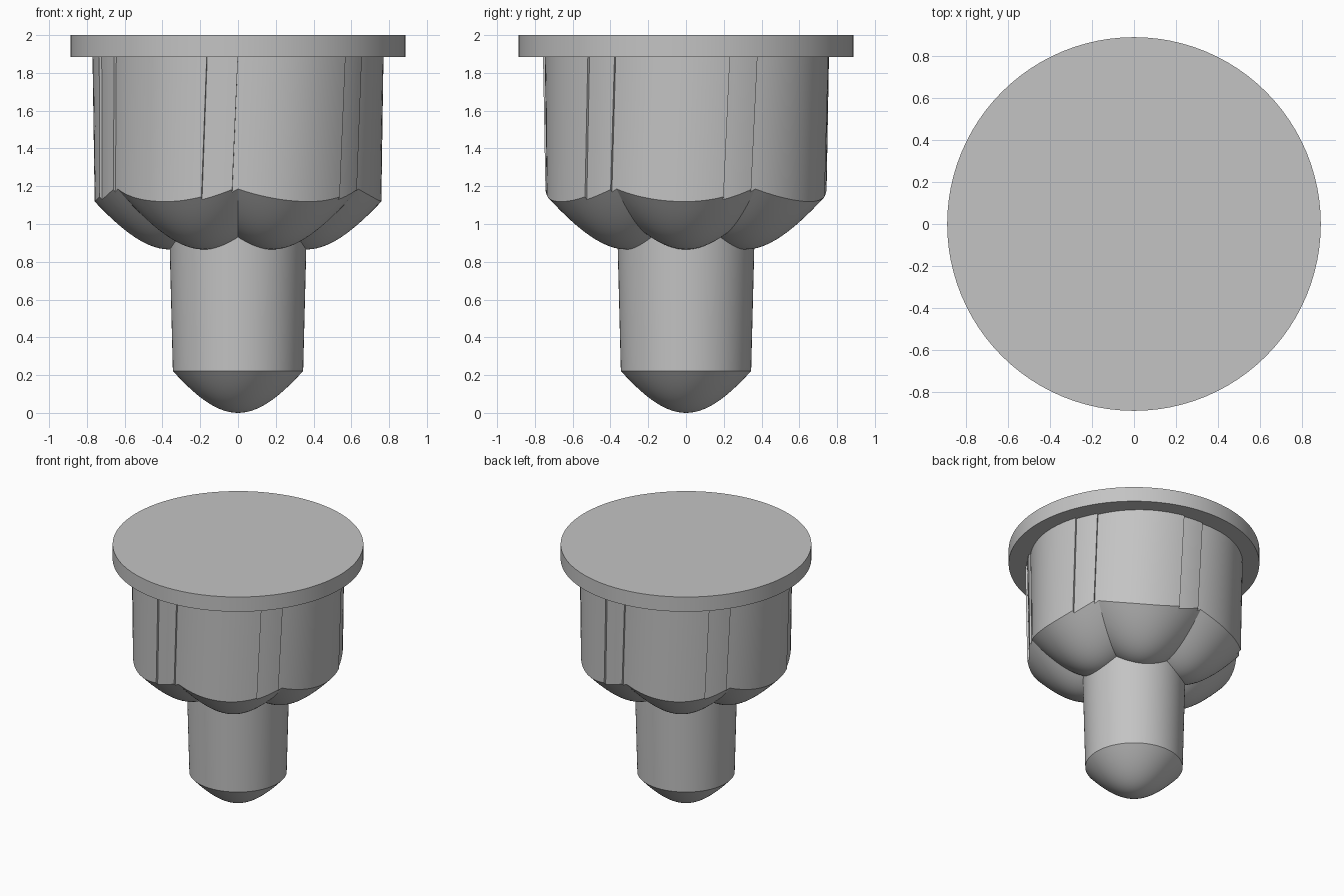
import bpy
import bmesh
from math import sin, cos, pi, radians, sqrt, hypot

cube = bpy.data.objects.get("Cube")
if cube:
    bpy.data.objects.remove(cube, do_unlink=True)

grey = bpy.data.materials.new("light grey")
grey.use_nodes = True
grey.diffuse_color = (0.55, 0.55, 0.55, 1)
grey.node_tree.nodes["Principled BSDF"].inputs["Base Color"].default_value = (0.55, 0.55, 0.55, 1)


def finish(name, bm):
    """Turn a bmesh into a smooth shaded object with sharp creases."""
    bmesh.ops.remove_doubles(bm, verts=bm.verts, dist=0.0002)
    bmesh.ops.recalc_face_normals(bm, faces=bm.faces)
    mesh = bpy.data.meshes.new(name)
    bm.to_mesh(mesh)
    bm.free()
    mesh.materials.append(grey)
    obj = bpy.data.objects.new(name, mesh)
    bpy.context.collection.objects.link(obj)
    bpy.ops.object.select_all(action='DESELECT')
    obj.select_set(True)
    bpy.context.view_layer.objects.active = obj
    bpy.ops.object.shade_smooth_by_angle(angle=radians(22))
    return obj


def bridge(bm, columns):
    """Skin neighbouring columns of points around the axis."""
    cols = [[bm.verts.new(p) for p in col] for col in columns]
    for a, b in zip(cols, cols[1:] + cols[:1]):
        for i in range(len(a) - 1):
            bm.faces.new((a[i], b[i], b[i + 1], a[i + 1]))


def lathe(name, profile, steps=96):
    bm = bmesh.new()
    angles = [2 * pi * k / steps for k in range(steps)]
    bridge(bm, [[(r * cos(a), r * sin(a), z) for r, z in profile] for a in angles])
    bmesh.ops.dissolve_degenerate(bm, edges=bm.edges, dist=0.0001)
    return finish(name, bm)


def tip(d):
    """Height of the rounded tip at distance d from its axis."""
    return sqrt(0.25 + 2 * d * d) - 0.5


# Flange disc and central rod with its rounded tip
lathe("flange", [(0, 1.885), (0.888, 1.885), (0.888, 2), (0, 2)])
ROD = 0.345
nose = [(ROD * i / 14, 0.222 * tip(ROD * i / 14) / tip(ROD)) for i in range(15)]
lathe("central_rod", nose + [(0.364, 0.97)])

# Body: six rounded lobes underneath, stepped and slightly twisted wall above
TOP, TWIST, STEP, PITCH = 1.89, 2.4, 47.6, 60
INNER, OUTER, RINGS = 0.3, 0.72, 14


def lobe_height(r, azimuth):
    rel = radians(azimuth % PITCH - PITCH / 2)
    return 0.865 + tip(hypot(r * cos(rel) - 0.36, r * sin(rel)))


def point(r, azimuth, z):
    a = radians(azimuth - 90)
    return (r * cos(a), r * sin(a), z)


def column(phase, radius):
    """Points from the inner ring out to the rim, then up the wall."""
    low = phase - TWIST
    radii = [INNER + (OUTER - INNER) * i / RINGS for i in range(RINGS + 1)]
    rim = radius - 0.012
    pts = [point(r, low, lobe_height(r, low)) for r in radii + [rim]]
    return pts + [point(radius, phase, TOP)]


# One sector: a swelling arc, a step down, a narrow band, a second step down
arc = [0] + [TWIST + (STEP - TWIST) * i / 18 for i in range(19)]
sector = [(p, 0.744 + 0.027 * sin(pi / 2 * min(1, p / 34))) for p in arc]
sector += [(STEP + (PITCH - STEP) * i / 5, 0.757) for i in range(6)]

body = bmesh.new()
bridge(body, [column(p + PITCH * k, r) for k in range(6) for p, r in sector])
finish("lobed_body", body)
